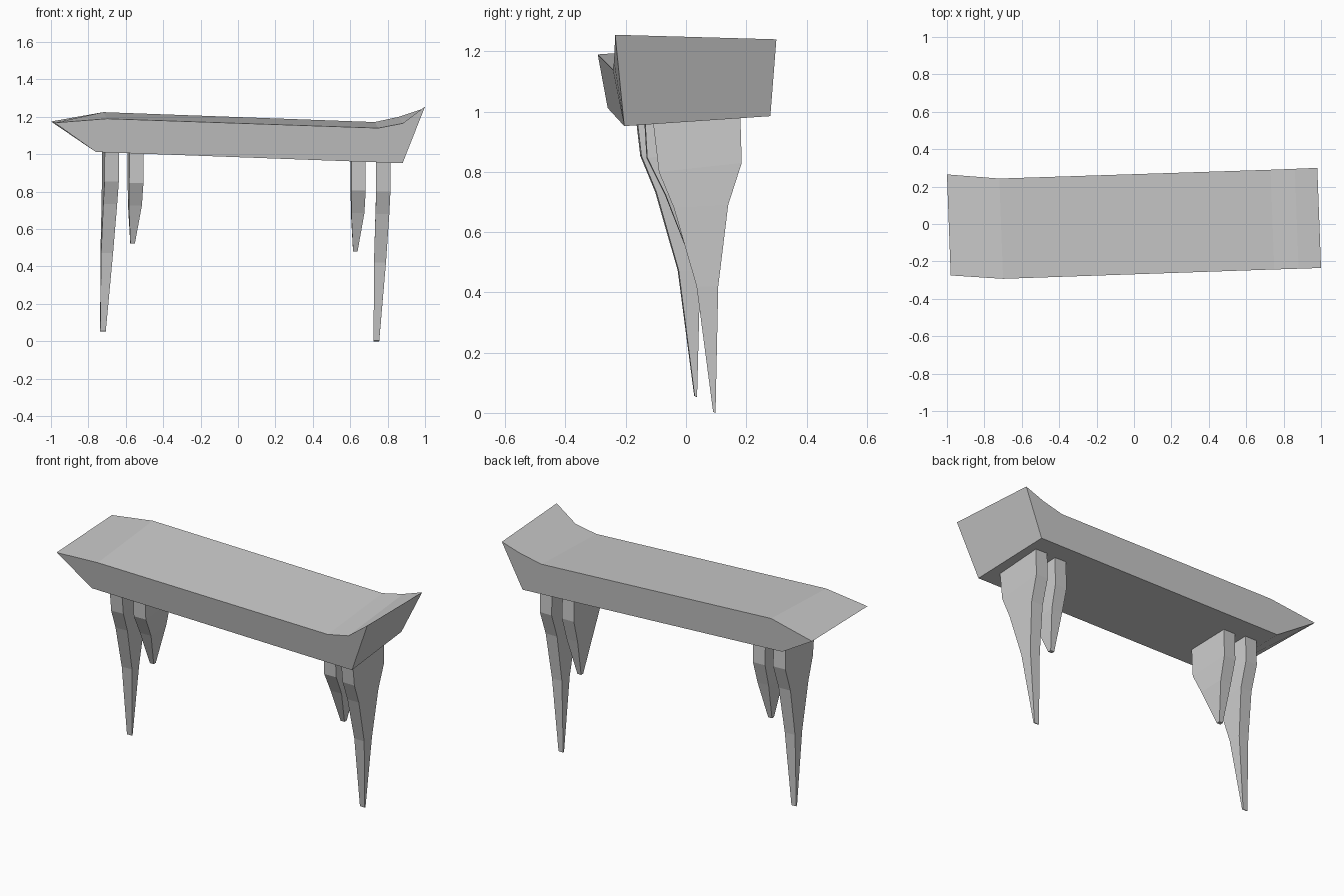
import bpy, bmesh
from math import cos, sin, radians

if "Cube" in bpy.data.objects:
    bpy.data.objects.remove(bpy.data.objects["Cube"])


def loft(name, rings):
    """Skin equal-length vertex rings and cap both ends."""
    bm = bmesh.new()
    loops = [[bm.verts.new(p) for p in ring] for ring in rings]
    n = len(loops[0])
    for a, b in zip(loops, loops[1:]):
        for i in range(n):
            j = (i + 1) % n
            bm.faces.new((a[i], a[j], b[j], b[i]))
    bm.faces.new(loops[0])
    bm.faces.new(loops[-1])
    bmesh.ops.recalc_face_normals(bm, faces=bm.faces)
    mesh = bpy.data.meshes.new(name)
    bm.to_mesh(mesh)
    bm.free()
    obj = bpy.data.objects.new(name, mesh)
    bpy.context.collection.objects.link(obj)
    return obj


# Slab: a leaning profile with upturned right end, lofted front to back
front = [(-0.98, -0.275, 1.168), (-0.70, -0.293, 1.19), (0.75, -0.243, 1.14),
         (0.88, -0.239, 1.165), (1.0, -0.235, 1.255),
         (0.88, -0.205, 0.952), (-0.76, -0.26, 1.012)]
back = [(-1.0, 0.265, 1.175), (-0.72, 0.243, 1.225), (0.73, 0.29, 1.172),
        (0.86, 0.295, 1.20), (0.98, 0.30, 1.24),
        (0.86, 0.28, 0.985), (-0.78, 0.225, 1.04)]
loft("bench_top", [front, back])

# Leg sections: front y, front z, back y, back z, x shift, half width
LONG = [(-0.11, 0.97, 0.18, 1.00, 0, 0.038),
        (-0.09, 0.80, 0.185, 0.83, 0, 0.038),
        (-0.04, 0.68, 0.14, 0.69, -0.005, 0.037),
        (0.035, 0.42, 0.107, 0.42, -0.018, 0.032),
        (0.09, 0.003, 0.098, 0.0, -0.037, 0.015)]
SHORT = [(-0.11, 0.97, 0.14, 1.00, 0, 0.038),
         (-0.10, 0.80, 0.145, 0.82, 0, 0.038),
         (-0.04, 0.68, 0.11, 0.69, -0.003, 0.035),
         (0.04, 0.475, 0.06, 0.475, -0.015, 0.012)]


def leg(name, sections, x, dy, dz, yaw):
    c, s = cos(radians(yaw)), sin(radians(yaw))
    rings = []
    for yf, zf, yb, zb, shift, w in sections:
        ring = []
        for u, y, z in ((-w, yf, zf), (w, yf, zf), (w, yb, zb), (-w, yb, zb)):
            u += shift
            ring.append((x + u * c - y * s, dy + u * s + y * c, z + dz))
        rings.append(ring)
    loft(name, rings)


leg("right_long_leg", LONG, 0.777, 0, 0, 0)
leg("right_short_leg", SHORT, 0.643, 0.03, 0.005, 1)
leg("left_long_leg", LONG, -0.68, -0.06, 0.053, 3)
leg("left_short_leg", SHORT, -0.547, -0.03, 0.047, 2)
